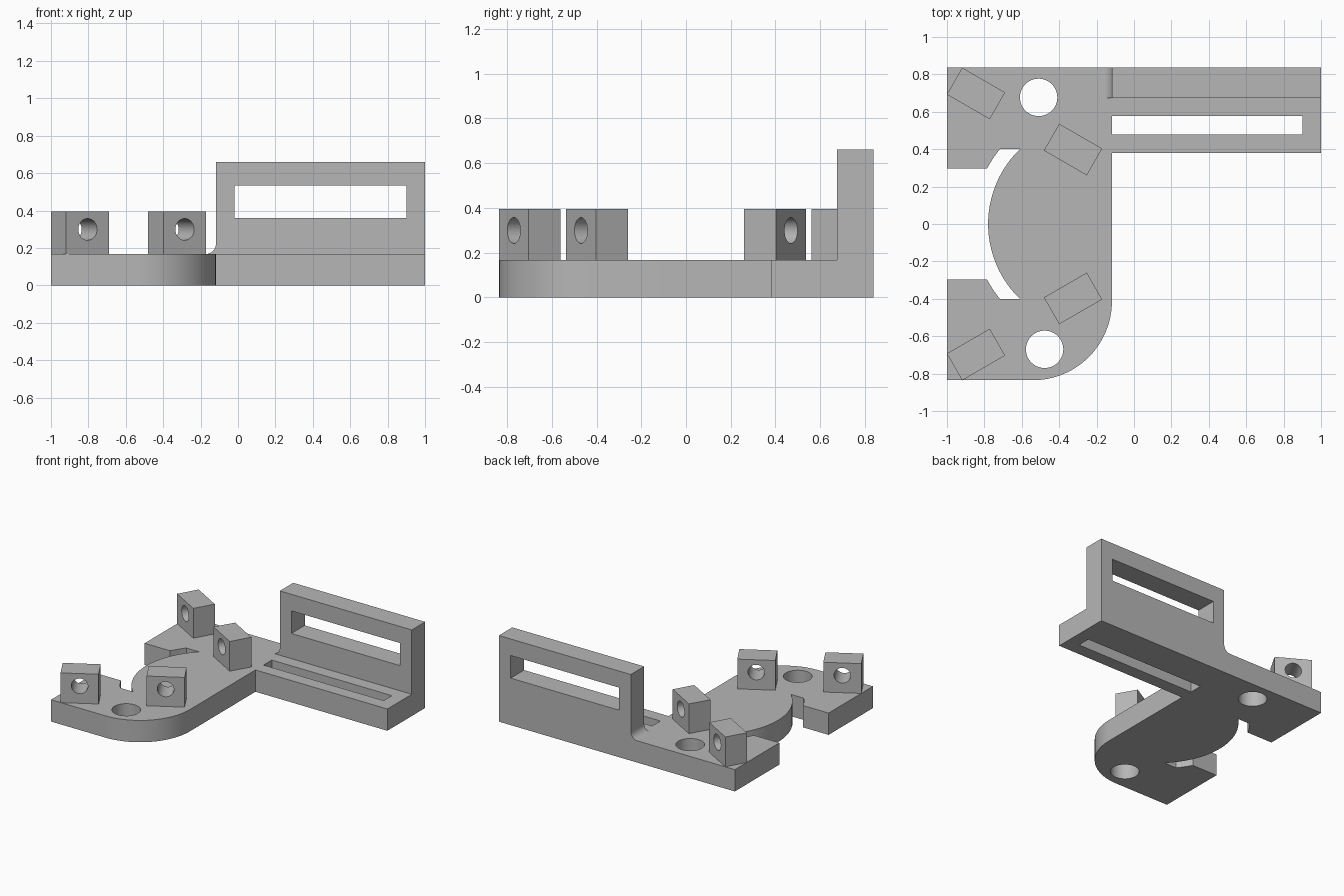
import bpy, bmesh, math
from mathutils import Matrix

if "Cube" in bpy.data.objects:
    bpy.data.objects.remove(bpy.data.objects["Cube"])

grey = bpy.data.materials.new("plain grey")
grey.diffuse_color = (0.47, 0.47, 0.47, 1)
grey.use_nodes = True
grey.node_tree.nodes["Principled BSDF"].inputs["Base Color"].default_value = grey.diffuse_color


def arc(cx, cy, r, a0, a1, n=24):
    """Points on an arc, angles in degrees."""
    angles = [math.radians(a0 + (a1 - a0) * i / n) for i in range(n + 1)]
    return [(cx + r * math.cos(a), cy + r * math.sin(a)) for a in angles]


def circle(cx, cy, r, n=48):
    return arc(cx, cy, r, 0, 360, n)[:-1]


def rect(x0, x1, y0, y1):
    return [(x0, y0), (x1, y0), (x1, y1), (x0, y1)]


def prism(name, loops, depth, matrix):
    """Solid from an outline plus hole loops, extruded evenly about its own plane."""
    curve = bpy.data.curves.new(name + "_profile", 'CURVE')
    curve.dimensions = '2D'
    curve.fill_mode = 'BOTH'
    curve.extrude = depth / 2
    for pts in loops:
        s = curve.splines.new('POLY')
        s.points.add(len(pts) - 1)
        for p, (x, y) in zip(s.points, pts):
            p.co = (x, y, 0, 1)
        s.use_cyclic_u = True
    tmp = bpy.data.objects.new(name + "_profile", curve)
    bpy.context.collection.objects.link(tmp)
    deps = bpy.context.evaluated_depsgraph_get()
    mesh = bpy.data.meshes.new_from_object(tmp.evaluated_get(deps))
    bpy.data.objects.remove(tmp)
    bpy.data.curves.remove(curve)
    bm = bmesh.new()
    bm.from_mesh(mesh)
    bmesh.ops.remove_doubles(bm, verts=bm.verts, dist=1e-5)
    bmesh.ops.recalc_face_normals(bm, faces=bm.faces)
    bm.transform(matrix)
    bm.to_mesh(mesh)
    bm.free()
    mesh.materials.clear()
    mesh.materials.append(grey)
    ob = bpy.data.objects.new(name, mesh)
    bpy.context.collection.objects.link(ob)
    bpy.ops.object.select_all(action='DESELECT')
    ob.select_set(True)
    bpy.context.view_layer.objects.active = ob
    bpy.ops.object.shade_smooth_by_angle(angle=math.radians(30))
    return ob


T = 0.167                                   # plate thickness
UPRIGHT = Matrix.Rotation(math.pi / 2, 4, 'X')

# Base plate: rounded front corner, arm to the right, curved pocket on the left
cx, r_in, r_out, tip = -0.224, 0.556, 0.635, 0.4
a_in = math.degrees(math.asin(tip / r_in))
a_out = math.degrees(math.asin(tip / r_out))
a_mouth = math.degrees(math.asin(0.298 / r_out))
outline = [(-1, -0.835)]
outline += arc(-0.54, -0.413, 0.422, -90, 0)
outline += [(-0.118, 0.38), (1, 0.38), (1, 0.837), (-1, 0.837), (-1, 0.298)]
outline += arc(cx, 0, r_out, 180 - a_mouth, 180 - a_out, 6)
outline += arc(cx, 0, r_in, 180 - a_in, 180 + a_in, 40)
outline += arc(cx, 0, r_out, 180 + a_out, 180 + a_mouth, 6)
outline += [(-1, -0.298)]
prism("base_plate",
      [outline, circle(-0.51, 0.677, 0.1), circle(-0.478, -0.67, 0.1),
       rect(-0.118, 0.9, 0.478, 0.578)],
      T, Matrix.Translation((0, 0, T / 2)))

# Slotted back wall with a fillet down to the plate
wall = arc(-0.173, T + 0.055, 0.055, -90, 0, 10)
wall += [(-0.118, 0.66), (1, 0.66), (1, T)]
prism("back_wall", [wall, rect(-0.02, 0.9, 0.36, 0.533)], 0.162,
      Matrix.Translation((0, 0.756, 0)) @ UPRIGHT)

# Four drilled lugs, mirrored front to back
lug = [rect(-0.1325, 0.1325, T, 0.395), circle(0, 0.299, 0.058, 32)]
for side, sy in (("back", 1), ("front", -1)):
    for place, x, y in (("outer", -0.845, 0.698), ("inner", -0.326, 0.398)):
        prism(f"{side}_{place}_lug", lug, 0.165,
              Matrix.Translation((x, sy * y, 0))
              @ Matrix.Rotation(math.radians(-30 * sy), 4, 'Z') @ UPRIGHT)
